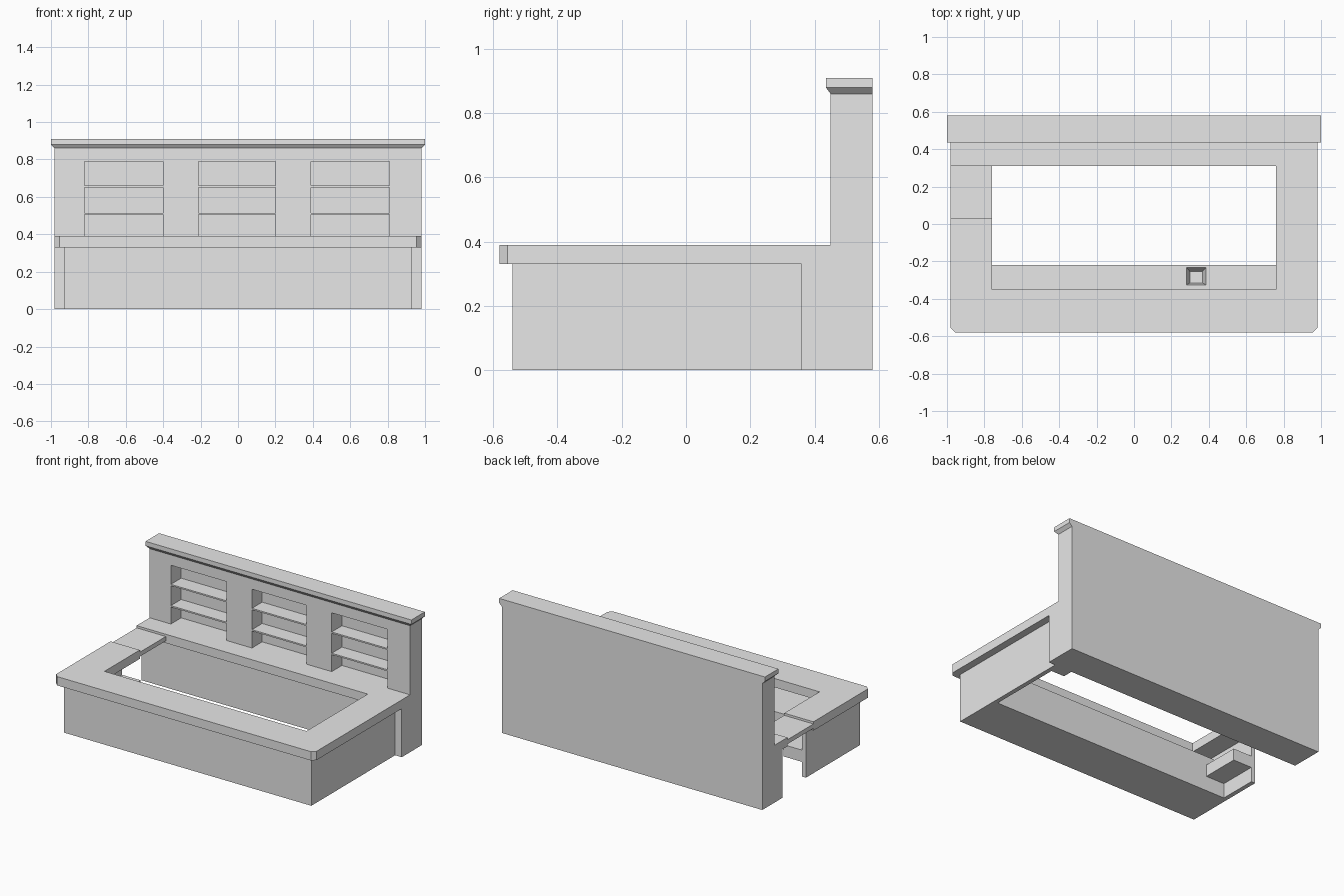
import bpy
import bmesh
from mathutils import Vector

default = bpy.data.objects.get("Cube")
if default:
    bpy.data.objects.remove(default, do_unlink=True)

grey = bpy.data.materials.new("plain_grey")
grey.use_nodes = True
colour = (0.8, 0.8, 0.8, 1)
grey.diffuse_color = colour
grey.node_tree.nodes["Principled BSDF"].inputs["Base Color"].default_value = colour


def finish(name, bm):
    """Turn a bmesh into a named, coloured object."""
    bmesh.ops.recalc_face_normals(bm, faces=bm.faces)
    mesh = bpy.data.meshes.new(name)
    bm.to_mesh(mesh)
    bm.free()
    mesh.materials.append(grey)
    obj = bpy.data.objects.new(name, mesh)
    bpy.context.collection.objects.link(obj)
    return obj


def prism(name, outline, axis, start, end):
    """Extrude a flat outline along y (outline in x, z) or z (outline in x, y)."""
    bm = bmesh.new()
    place = (lambda a, b: (a, start, b)) if axis == "y" else (lambda a, b: (a, b, start))
    face = bm.faces.new([bm.verts.new(place(a, b)) for a, b in outline])
    top = bmesh.ops.extrude_face_region(bm, geom=[face])["geom"]
    step = end - start
    move = Vector((0, step, 0)) if axis == "y" else Vector((0, 0, step))
    bmesh.ops.translate(bm, vec=move, verts=[v for v in top if isinstance(v, bmesh.types.BMVert)])
    return finish(name, bm)


def box(name, x, y, z):
    outline = [(x[0], y[0]), (x[1], y[0]), (x[1], y[1]), (x[0], y[1])]
    return prism(name, outline, "z", *z)


def frustum(name, low, high):
    """Join two rectangles, each given as x0, x1, y0, y1, z."""
    bm = bmesh.new()
    rings = []
    for x0, x1, y0, y1, z in (low, high):
        rings.append([bm.verts.new((x, y, z)) for x, y in ((x0, y0), (x1, y0), (x1, y1), (x0, y1))])
    for ring in rings:
        bm.faces.new(ring)
    for i in range(4):
        j = (i + 1) % 4
        bm.faces.new((rings[0][i], rings[0][j], rings[1][j], rings[1][i]))
    return finish(name, bm)


W = 0.98          # half width of the counter
BACK = 0.58       # rear face
TOP = 0.39        # counter height
UNDER = 0.33      # counter underside

# Counter top: a ring with chamfered front corners, open at the hatch
prism("counter_top", [
    (-W, 0.03), (-W, -0.555), (-0.955, -BACK), (0.955, -BACK), (W, -0.555),
    (W, BACK), (-W, BACK), (-W, 0.31), (0.76, 0.31), (0.76, -0.35),
    (-0.76, -0.35), (-0.76, 0.03)], "z", UNDER, TOP)
box("hatch_flap", (-W, -0.76), (0.03, 0.31), (0.345, 0.375))

# Base: rear block, front panel and side panels
box("rear_base", (-W, W), (0.36, BACK), (0, UNDER))
box("front_panel", (-0.9, 0.9), (-0.54, -0.51), (0.24, UNDER))
box("left_panel", (0.9, 0.93), (-0.54, 0.36), (0, UNDER))
box("right_panel", (-0.93, -0.9), (-0.54, 0.04), (0, UNDER))
box("corner_post", (0.8, 0.9), (0.29, 0.36), (0, UNDER))
box("side_shelf", (-0.9, -0.76), (-0.22, 0.04), (0.1, 0.18))

# Work ledge behind the front panel, with a tapered sink cut into it
ledge = box("work_ledge", (-0.9, 0.9), (-0.54, -0.22), (0, 0.24))
cutter = frustum("sink_cutter", (0.3, 0.365, -0.315, -0.255, 0.18),
                 (0.28, 0.385, -0.325, -0.232, 0.241))
cutter.hide_render = True
cut = ledge.modifiers.new("sink", "BOOLEAN")
cut.operation = "DIFFERENCE"
cut.solver = "EXACT"
cut.object = cutter
bpy.context.view_layer.objects.active = ledge
bpy.ops.object.modifier_apply(modifier=cut.name)
bpy.data.objects.remove(cutter, do_unlink=True)

# Back wall: a comb-shaped front layer leaves three niches, closed by a back plate
niches = [(-0.82, -0.4), (-0.21, 0.2), (0.39, 0.81)]
comb = [(-W, 0.86), (-W, TOP)]
for x0, x1 in niches:
    comb += [(x0, TOP), (x0, 0.79), (x1, 0.79), (x1, TOP)]
comb += [(W, TOP), (W, 0.86)]
prism("back_wall", comb, "y", 0.45, 0.56)
box("back_plate", (-W, W), (0.56, BACK), (TOP, 0.86))
for n, (x0, x1) in enumerate(niches):
    for level, z in enumerate((0.51, 0.655)):
        box(f"niche_shelf_{n + 1}_{level + 1}", (x0, x1), (0.45, 0.56), (z - 0.005, z + 0.005))

# Cap moulding with a sloped lower edge
frustum("cap_slope", (-W, W, 0.45, BACK, 0.86), (-1, 1, 0.435, BACK, 0.88))
box("cap", (-1, 1), (0.435, BACK), (0.88, 0.91))
